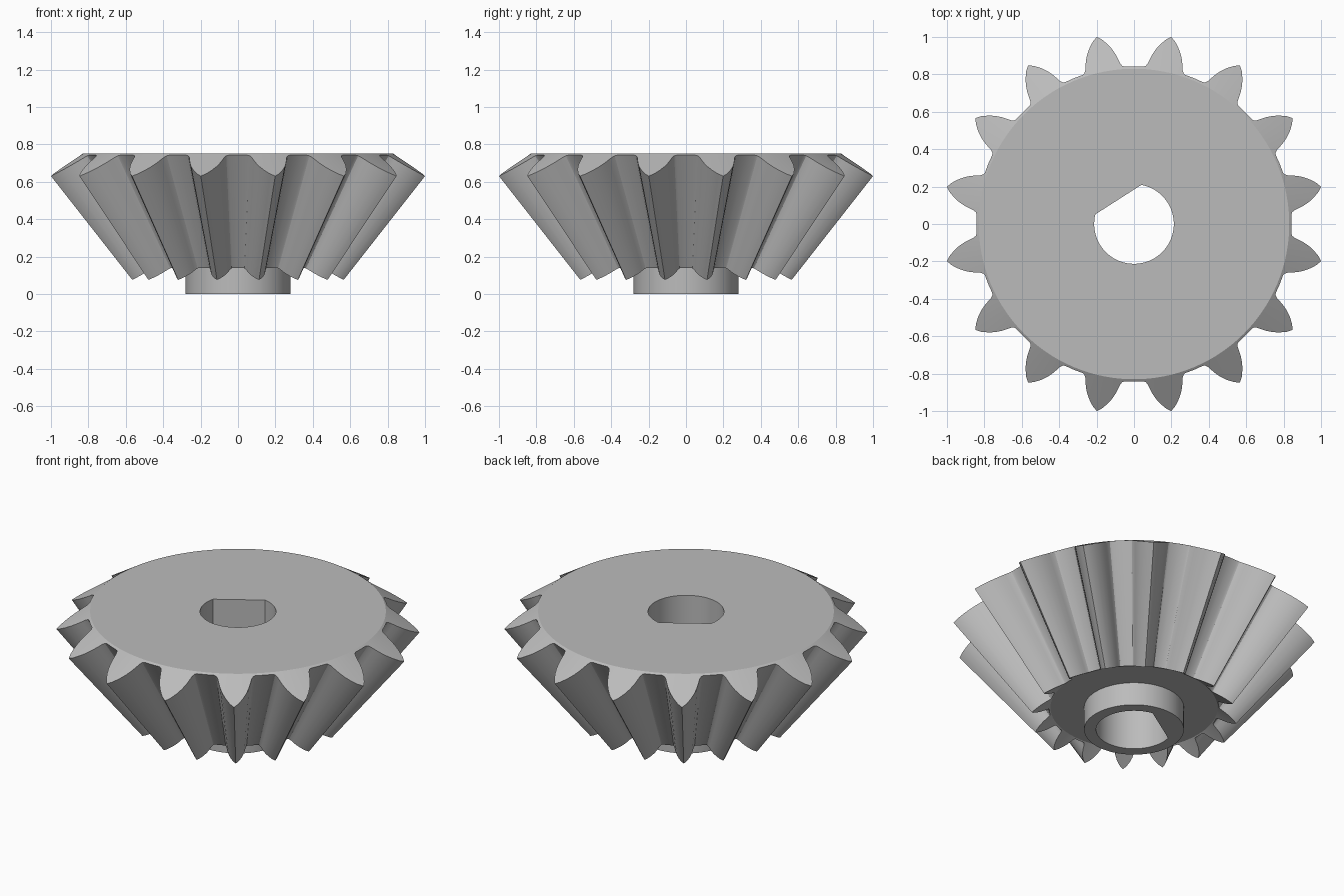
import bpy
import bmesh
from math import radians, cos, sin, acos

cube = bpy.data.objects.get("Cube")
if cube:
    bpy.data.objects.remove(cube)

TEETH = 16
STEP = 360 / TEETH
APEX_Z, SHRINK = -0.645, 0.565          # teeth taper towards the cone apex
TOP_Z, DISC_R, BACK_SLOPE = 0.75, 0.83, 0.632
HUB_R, BORE_R, FLAT_DIST, FLAT_DIR = 0.28, 0.213, 0.155, 122.6

# Half a tooth: (degrees from the tooth centre, radius)
FLANK = [(0, 1.0196), (1.45, 1.0), (2.95, 0.97), (4.2, 0.94), (5.15, 0.91),
         (5.9, 0.88), (6.4, 0.86), (7.0, 0.848), (7.8, 0.843)]
TOOTH = [(-a, r) for a, r in reversed(FLANK[1:])] + FLANK + [(STEP / 2, 0.843)]
PROFILE = [(radians((k + 0.5) * STEP + a), r) for k in range(TEETH) for a, r in TOOTH]

metal = bpy.data.materials.new("grey metal")
metal.use_nodes = True
metal.diffuse_color = (0.5, 0.5, 0.5, 1)
metal.node_tree.nodes["Principled BSDF"].inputs["Base Color"].default_value = (0.5, 0.5, 0.5, 1)


def loft(name, loops):
    """Closed solid through loops of equal length, listed bottom to top."""
    bm = bmesh.new()
    rings = [[bm.verts.new(p) for p in loop] for loop in loops]
    for low, high in zip(rings, rings[1:]):
        for i in range(len(low)):
            j = (i + 1) % len(low)
            bm.faces.new((low[i], low[j], high[j], high[i]))
    bm.faces.new(rings[0][::-1])
    bm.faces.new(rings[-1])
    bmesh.ops.recalc_face_normals(bm, faces=bm.faces[:])
    mesh = bpy.data.meshes.new(name)
    bm.to_mesh(mesh)
    bm.free()
    mesh.materials.append(metal)
    obj = bpy.data.objects.new(name, mesh)
    bpy.context.collection.objects.link(obj)
    return obj


def circle(radius, z):
    return [(radius * cos(a), radius * sin(a), z) for a, _ in PROFILE]


def towards_apex(loop):
    return [(x * SHRINK, y * SHRINK, APEX_Z + (z - APEX_Z) * SHRINK) for x, y, z in loop]


# Gear body: hub, underside, tapering teeth, sloped tooth ends and top disc
teeth = [(r * cos(a), r * sin(a), TOP_Z - (r - DISC_R) * BACK_SLOPE) for a, r in PROFILE]
disc = circle(DISC_R, TOP_Z)
small_disc = towards_apex(disc)
gear = loft("bevel_gear", [circle(HUB_R, 0), circle(HUB_R, small_disc[0][2]),
                           small_disc, towards_apex(teeth), teeth, disc])

# D-shaped shaft bore
corner = acos(FLAT_DIST / BORE_R)
sweep = radians(360) - 2 * corner
arc = [radians(FLAT_DIR) + corner + sweep * i / 64 for i in range(65)]
cutter = loft("bore_cutter", [[(BORE_R * cos(a), BORE_R * sin(a), z) for a in arc]
                              for z in (-0.2, 1)])
cutter.hide_render = True
cut = gear.modifiers.new("bore", "BOOLEAN")
cut.operation, cut.solver, cut.object = "DIFFERENCE", "EXACT", cutter

bpy.ops.object.select_all(action="DESELECT")
gear.select_set(True)
bpy.context.view_layer.objects.active = gear
bpy.ops.object.modifier_apply(modifier="bore")
bpy.data.objects.remove(cutter)
bpy.ops.object.shade_smooth_by_angle(angle=radians(25))
